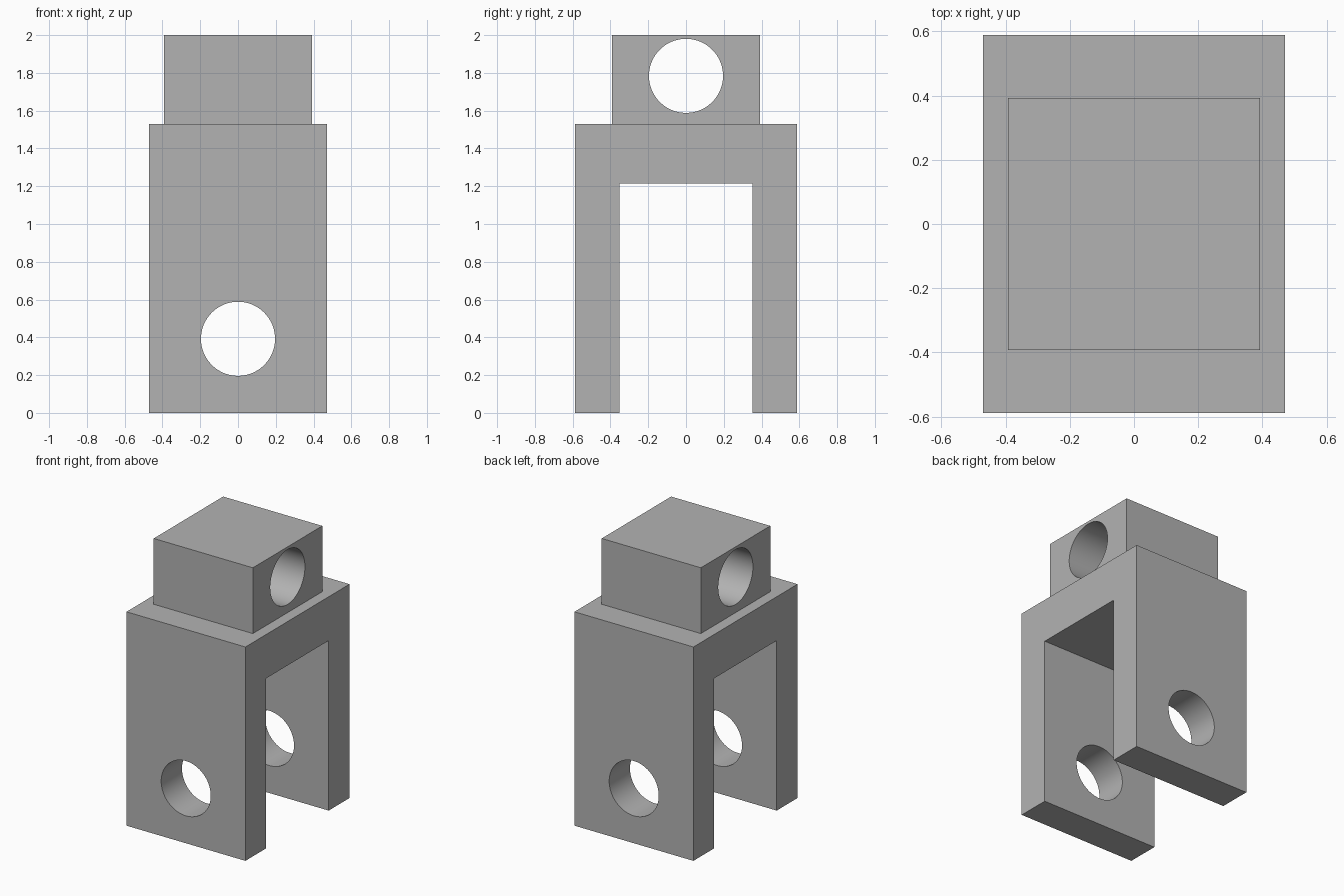
import bpy
import math

cube = bpy.data.objects.get("Cube")
if cube:
    bpy.data.objects.remove(cube, do_unlink=True)

U = 2 / 51          # one design unit: the part is 51 units tall
HOLE_RADIUS = 5 * U

grey = bpy.data.materials.new("plain grey")
grey.use_nodes = True
COLOUR = (0.45, 0.45, 0.45, 1)
grey.diffuse_color = COLOUR
grey.node_tree.nodes["Principled BSDF"].inputs["Base Color"].default_value = COLOUR


def box(name, half_x, half_y, bottom, top):
    """Box centred on x and y, sized in design units."""
    bpy.ops.mesh.primitive_cube_add(size=2, location=(0, 0, (bottom + top) / 2 * U))
    obj = bpy.context.object
    obj.name = name
    obj.scale = (half_x * U, half_y * U, (top - bottom) / 2 * U)
    bpy.ops.object.transform_apply(location=False, rotation=False, scale=True)
    obj.data.materials.append(grey)
    return obj


def rod(name, height, rotation):
    """Long horizontal cylinder used to bore a hole."""
    bpy.ops.mesh.primitive_cylinder_add(
        vertices=96, radius=HOLE_RADIUS, depth=2,
        location=(0, 0, height * U), rotation=rotation)
    obj = bpy.context.object
    obj.name = name
    obj.data.materials.append(grey)
    return obj


def cut(target, cutter):
    """Subtract the cutter, then discard it."""
    cutter.hide_render = True
    mod = target.modifiers.new("cut", 'BOOLEAN')
    mod.operation = 'DIFFERENCE'
    mod.solver = 'EXACT'
    mod.object = cutter
    bpy.ops.object.select_all(action='DESELECT')
    target.select_set(True)
    bpy.context.view_layer.objects.active = target
    bpy.ops.object.modifier_apply(modifier=mod.name)
    bpy.data.objects.remove(cutter, do_unlink=True)


# Forked body: open slot between two arms, pin hole front to back
fork = box("fork_body", 12, 15, 0, 39)
cut(fork, box("slot_cutter", 20, 9, -10, 31))
cut(fork, rod("pin_hole_cutter", 10, (math.pi / 2, 0, 0)))

# Upper block: cross hole from side to side
block = box("top_block", 10, 10, 39, 51)
cut(block, rod("cross_hole_cutter", 45.5, (0, math.pi / 2, 0)))

# Smooth bores with crisp edges
for obj in (fork, block):
    bpy.ops.object.select_all(action='DESELECT')
    obj.select_set(True)
    bpy.context.view_layer.objects.active = obj
    bpy.ops.object.shade_smooth_by_angle(angle=math.radians(30))
